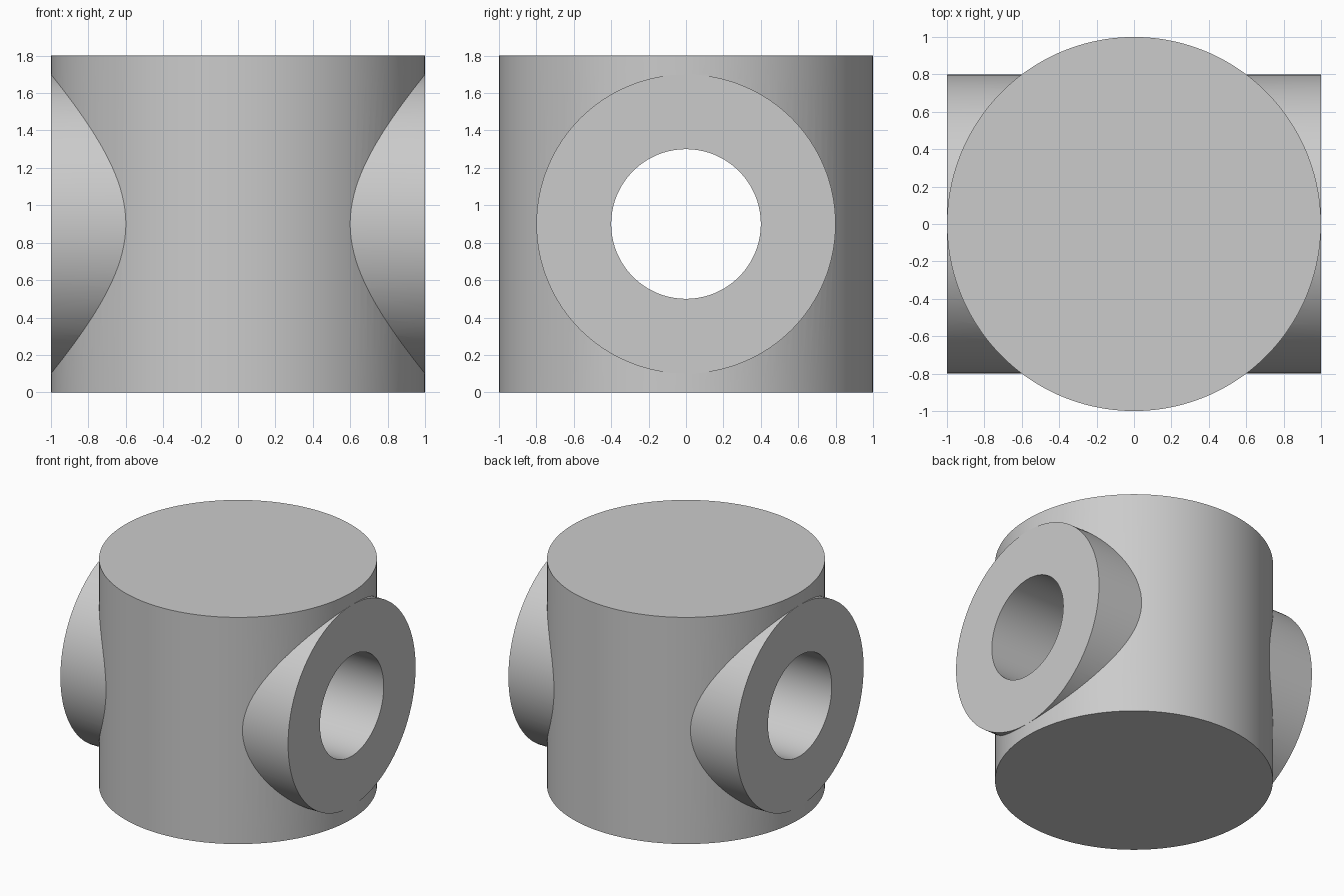
import bpy
from math import pi, radians

cube = bpy.data.objects.get("Cube")
if cube:
    bpy.data.objects.remove(cube, do_unlink=True)

HEIGHT = 1.8
SEGMENTS = 128

# Plain grey material
grey = bpy.data.materials.new("plain grey")
grey.use_nodes = True
colour = (0.6, 0.6, 0.6, 1)
grey.diffuse_color = colour
grey.node_tree.nodes["Principled BSDF"].inputs["Base Color"].default_value = colour


def cylinder(name, radius, depth, rotation):
    bpy.ops.mesh.primitive_cylinder_add(vertices=SEGMENTS, radius=radius, depth=depth,
                                        location=(0, 0, HEIGHT / 2), rotation=rotation)
    obj = bpy.context.object
    obj.name = name
    obj.data.materials.append(grey)
    return obj


def boolean(target, tool, operation):
    mod = target.modifiers.new(operation.title(), "BOOLEAN")
    mod.operation = operation
    mod.solver = "EXACT"
    mod.object = tool
    bpy.context.view_layer.objects.active = target
    bpy.ops.object.modifier_apply(modifier=mod.name)
    bpy.data.objects.remove(tool, do_unlink=True)


# Upright drum, turned half a segment so its sides clear the pipe ends
body = cylinder("drum_with_cross_pipe", 1, HEIGHT, (0, 0, pi / SEGMENTS))

# Cross pipe joined through the drum, then bored from end to end
across = (0, pi / 2, 0)
boolean(body, cylinder("cross_pipe", 0.8, 2, across), "UNION")
boolean(body, cylinder("bore", 0.4, 2.4, across), "DIFFERENCE")

# Smooth curved walls with crisp rims and seams
bpy.ops.object.select_all(action="DESELECT")
body.select_set(True)
bpy.context.view_layer.objects.active = body
bpy.ops.object.shade_smooth_by_angle(angle=radians(20))
